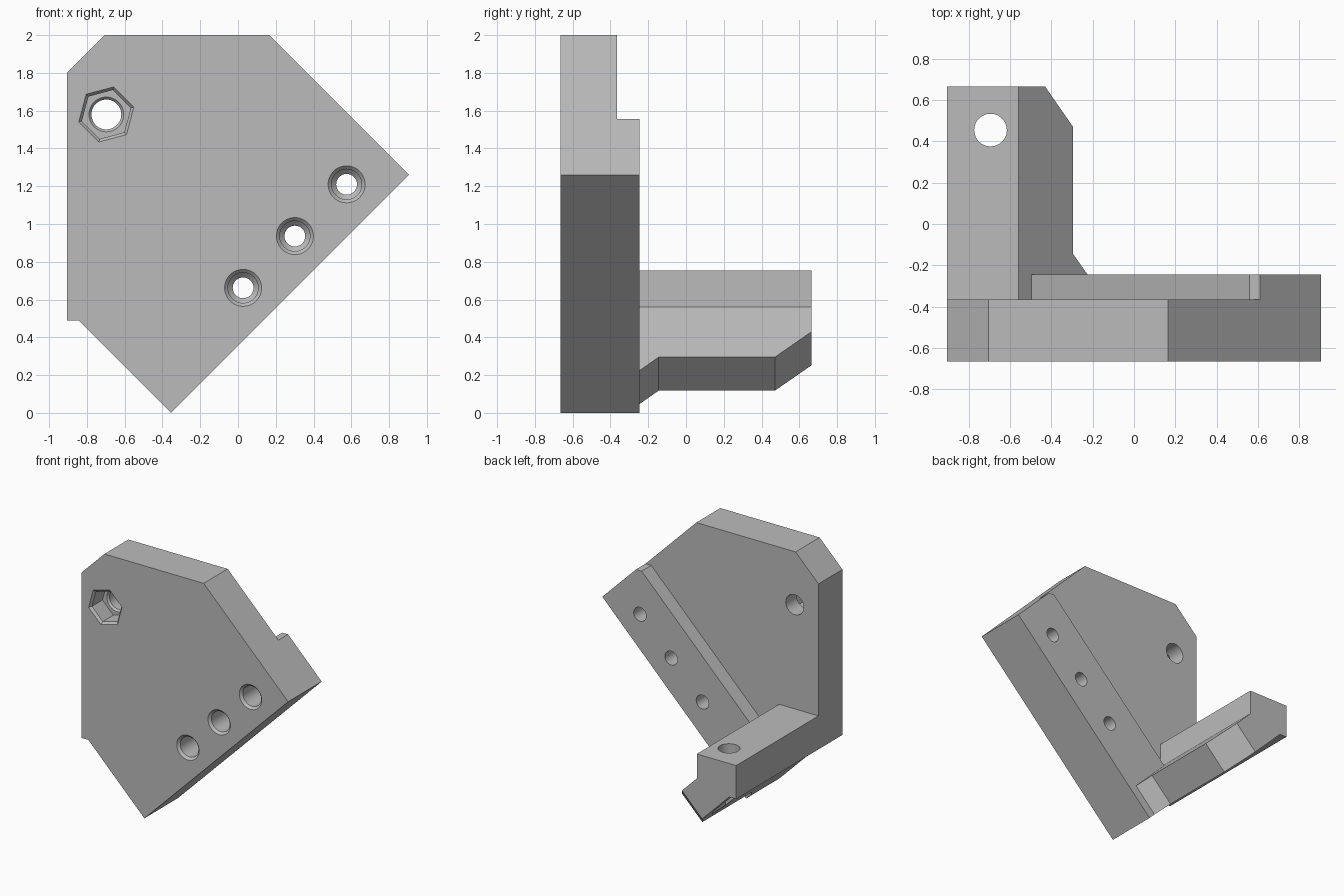
import bpy, bmesh
from math import cos, sin, pi, radians

cube = bpy.data.objects.get("Cube")
if cube:
    bpy.data.objects.remove(cube)

grey = bpy.data.materials.new("light grey")
grey.use_nodes = True
colour = (0.5, 0.5, 0.5, 1)
grey.diffuse_color = colour
grey.node_tree.nodes["Principled BSDF"].inputs["Base Color"].default_value = colour


def loft(name, sections):
    """Closed solid through matching rings of points."""
    bm = bmesh.new()
    rings = [[bm.verts.new(p) for p in s] for s in sections]
    n = len(rings[0])
    for a, b in zip(rings, rings[1:]):
        for i in range(n):
            j = (i + 1) % n
            bm.faces.new((a[i], a[j], b[j], b[i]))
    bm.faces.new(rings[0])
    bm.faces.new(rings[-1])
    bmesh.ops.recalc_face_normals(bm, faces=bm.faces)
    mesh = bpy.data.meshes.new(name)
    bm.to_mesh(mesh)
    bm.free()
    mesh.materials.append(grey)
    obj = bpy.data.objects.new(name, mesh)
    bpy.context.collection.objects.link(obj)
    return obj


def slab(name, outline, y0, y1):
    return loft(name, [[(x, y, z) for x, z in outline] for y in (y0, y1)])


def bore(axis, u, v, steps, sides=48, turn=0):
    """Stepped cutter: steps are (position along axis, radius)."""
    rings = []
    for t, r in steps:
        angles = [radians(turn) + 2 * pi * i / sides for i in range(sides)]
        flat = [(u + r * cos(a), v + r * sin(a)) for a in angles]
        rings.append([(p, t, q) if axis == "y" else (p, q, t) for p, q in flat])
    return loft("bore_cutter", rings)


def combine(target, other, operation):
    other.hide_render = True
    mod = target.modifiers.new(operation.lower(), "BOOLEAN")
    mod.operation = operation
    mod.solver = "EXACT"
    mod.object = other
    bpy.context.view_layer.objects.active = target
    bpy.ops.object.modifier_apply(modifier=mod.name)
    bpy.data.objects.remove(other)


FRONT, STEP, RAISED, BACK = -0.665, -0.365, -0.245, 0.665

# Main plate
bracket = slab("angled_bracket", [
    (-0.905, 1.8), (-0.705, 2), (0.165, 2), (0.905, 1.26),
    (-0.355, 0), (-0.845, 0.49), (-0.905, 0.49)], FRONT, STEP)

# Raised strip along the lower edge
strip = slab("raised_strip", [
    (0.61, 1.555), (0.56, 1.555), (-0.675, 0.32), (-0.355, 0), (0.905, 1.26)],
    -0.5, RAISED)
combine(bracket, strip, "UNION")

# Rear arm, its sloping foot flared at the plate and tapered at the end
sections = []
for y, a in ((-0.5, 0.225), (RAISED, 0.225), (-0.145, 0.295), (0.47, 0.295), (BACK, 0.43)):
    outline = [(-0.905, 0.755), (-0.56, 0.755), (-0.56, 0.56), (-a, a),
               (-a - 0.1775, a - 0.1775), (-0.845, 0.49), (-0.905, 0.49)]
    sections.append([(x, y, z) for x, z in outline])
combine(bracket, loft("rear_arm", sections), "UNION")

# Counterbored screw holes
for i in range(3):
    x, z = 0.027 + 0.274 * i, 0.662 + 0.274 * i
    combine(bracket, bore("y", x, z, [
        (FRONT - 0.02, 0.118), (FRONT + 0.018, 0.08), (-0.46, 0.08),
        (-0.435, 0.055), (RAISED + 0.1, 0.055)]), "DIFFERENCE")

# Nut pocket and through hole in the plate
nut_x, nut_z = -0.697, 1.58
combine(bracket, bore("y", nut_x, nut_z, [
    (FRONT - 0.02, 0.17), (FRONT + 0.018, 0.134), (-0.515, 0.134)], 6, 15), "DIFFERENCE")
combine(bracket, bore("y", nut_x, nut_z, [
    (-0.54, 0.092), (-0.515, 0.092), (-0.5, 0.079), (STEP + 0.1, 0.079)]), "DIFFERENCE")

# Nut pocket and vertical hole in the arm
combine(bracket, bore("z", -0.695, 0.455, [(0.1, 0.134), (0.56, 0.134)], 6, 15), "DIFFERENCE")
combine(bracket, bore("z", -0.695, 0.455, [(0.5, 0.079), (0.9, 0.079)]), "DIFFERENCE")

# Crisp edges with smooth bores
bpy.ops.object.select_all(action="DESELECT")
bracket.select_set(True)
bpy.context.view_layer.objects.active = bracket
bpy.ops.object.shade_smooth_by_angle(angle=radians(25))
